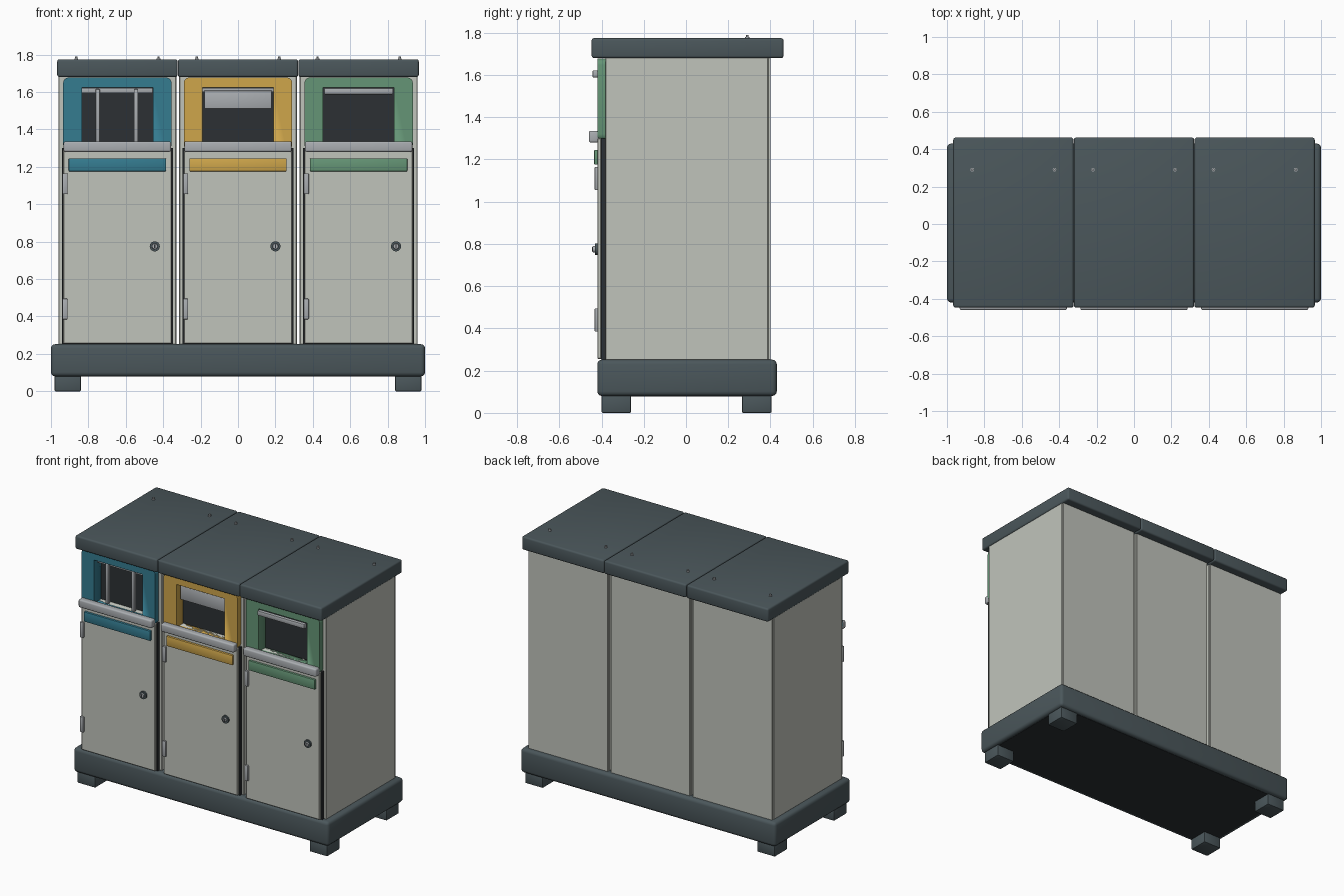
import bpy, bmesh, math
from mathutils import Matrix, Vector

if "Cube" in bpy.data.objects:
    bpy.data.objects.remove(bpy.data.objects["Cube"])


def material(name, rgb):
    m = bpy.data.materials.new(name)
    m.diffuse_color = (*rgb, 1)
    m.use_nodes = True
    m.node_tree.nodes["Principled BSDF"].inputs["Base Color"].default_value = m.diffuse_color
    return m


SLATE = material("slate", (0.07, 0.095, 0.105))
PANEL = material("light_panel", (0.53, 0.55, 0.50))
METAL = material("metal", (0.40, 0.42, 0.44))
DARK = material("dark", (0.025, 0.03, 0.033))
BLUE = material("blue", (0.035, 0.20, 0.28))
YELLOW = material("yellow", (0.62, 0.38, 0.07))
GREEN = material("green", (0.13, 0.30, 0.18))


def finish(bm, name, mat):
    bmesh.ops.recalc_face_normals(bm, faces=bm.faces)
    me = bpy.data.meshes.new(name)
    bm.to_mesh(me)
    bm.free()
    ob = bpy.data.objects.new(name, me)
    bpy.context.collection.objects.link(ob)
    me.materials.append(mat)
    bpy.ops.object.select_all(action='DESELECT')
    ob.select_set(True)
    bpy.context.view_layer.objects.active = ob
    bpy.ops.object.shade_smooth_by_angle(angle=math.radians(35))
    return ob


def box(name, mat, x, y, z, bevel=0, seg=2, axis=None):
    """Box from (min, max) ranges; bevels all edges or only those along one axis."""
    bm = bmesh.new()
    bmesh.ops.create_cube(bm, size=1)
    for v in bm.verts:
        v.co = Vector([r[0] + (c + 0.5) * (r[1] - r[0]) for c, r in zip(v.co, (x, y, z))])
    if bevel:
        edges = [e for e in bm.edges if axis is None or
                 abs((e.verts[0].co - e.verts[1].co).normalized()[axis]) > 0.9]
        bmesh.ops.bevel(bm, geom=edges, offset=bevel, segments=seg, profile=0.5, affect='EDGES')
    return finish(bm, name, mat)


def cylinder(name, mat, r, depth, loc, axis='Z', seg=20, r2=None):
    bm = bmesh.new()
    rot = Matrix.Rotation(math.pi / 2, 4, 'X') if axis == 'Y' else Matrix()
    bmesh.ops.create_cone(bm, cap_ends=True, segments=seg, radius1=r,
                          radius2=r if r2 is None else r2, depth=depth,
                          matrix=Matrix.Translation(loc) @ rot)
    return finish(bm, name, mat)


def cut(ob, x, y, z):
    cutter = box("cutter", DARK, x, y, z)
    cutter.hide_render = True
    mod = ob.modifiers.new("opening", 'BOOLEAN')
    mod.operation = 'DIFFERENCE'
    mod.solver = 'EXACT'
    mod.object = cutter
    bpy.context.view_layer.objects.active = ob
    bpy.ops.object.modifier_apply(modifier=mod.name)
    bpy.data.objects.remove(cutter)


# shared plinth and feet
box("plinth", SLATE, (-1, 1), (-0.42, 0.43), (0.08, 0.252), 0.022, 3)
box("plinth_underside", DARK, (-0.97, 0.97), (-0.39, 0.40), (0.078, 0.09))
for sx in (-1, 1):
    for y0 in (-0.40, 0.265):
        box("foot", SLATE, tuple(sorted((sx * 0.84, sx * 0.98))), (y0, y0 + 0.14),
            (0, 0.085), 0.006)


def module(cx, side, colour):
    def span(h, offset=0):
        return (cx + offset - h, cx + offset + h)

    # cabinet with a pocket behind the opening
    body = box(side + "_cabinet", PANEL, span(0.315), (-0.382, 0.39), (0.25, 1.685), 0.004, 1)
    cut(body, span(0.24), (-0.5, -0.32), (1.32, 1.65))
    box(side + "_back_panel", PANEL, span(0.309), (0.385, 0.40), (0.25, 1.685))

    # lid with two bolts
    box(side + "_lid", SLATE, span(0.3215), (-0.447, 0.462), (1.68, 1.775), 0.012, 3)
    for dx in (-0.22, 0.22):
        cylinder(side + "_lid_bolt_washer", METAL, 0.010, 0.006, (cx + dx, 0.29, 1.777), seg=12)
        cylinder(side + "_lid_bolt", METAL, 0.007, 0.02, (cx + dx, 0.29, 1.78), seg=6)

    # door, seal and hardware
    box(side + "_door_seal", DARK, span(0.297), (-0.402, -0.38), (0.252, 1.30))
    box(side + "_door", PANEL, span(0.29), (-0.42, -0.40), (0.255, 1.30), 0.004, 1)
    for z0 in (0.385, 1.055):
        box(side + "_hinge", METAL, span(0.0135, -0.28), (-0.433, -0.415), (z0, z0 + 0.11), 0.004)
    lx = cx + 0.2
    cylinder(side + "_lock_ring", SLATE, 0.027, 0.014, (lx, -0.425, 0.775), 'Y', 24)
    cylinder(side + "_lock_core", METAL, 0.017, 0.016, (lx, -0.434, 0.775), 'Y', 20, 0.014)
    box(side + "_lock_slot", DARK, span(0.003, 0.2), (-0.4445, -0.435), (0.765, 0.785))
    box(side + "_label_strip", colour, span(0.26), (-0.435, -0.415), (1.176, 1.246), 0.004)

    # coloured opening surround, dark interior and metal ledge
    frame = box(side + "_opening_frame", colour, span(0.29), (-0.42, -0.33), (1.29, 1.678),
                0.03, 4, axis=1)
    cut(frame, span(0.19), (-0.5, -0.25), (1.32, 1.625))
    box(side + "_opening_interior", DARK, span(0.235), (-0.342, -0.32), (1.315, 1.655))
    box(side + "_ledge", METAL, span(0.287), (-0.46, -0.412), (1.28, 1.336), 0.01, 3)
    return span


left = module(-0.645, "left", BLUE)
middle = module(0, "middle", YELLOW)
right = module(0.645, "right", GREEN)

# left: two upright divider bars below a rail
box("divider_rail", METAL, left(0.19), (-0.385, -0.365), (1.595, 1.622), 0.003)
for dx in (-0.105, 0.1):
    box("divider_bar", METAL, left(0.011, dx), (-0.40, -0.378), (1.33, 1.615), 0.003)

# middle: hanging flap
box("flap_rail", METAL, middle(0.19), (-0.375, -0.355), (1.60, 1.622), 0.003)
box("flap", METAL, middle(0.18), (-0.39, -0.375), (1.51, 1.608), 0.004)

# right: projecting bar across the top of the opening
box("opening_bar", METAL, right(0.185), (-0.443, -0.415), (1.588, 1.622), 0.006)
